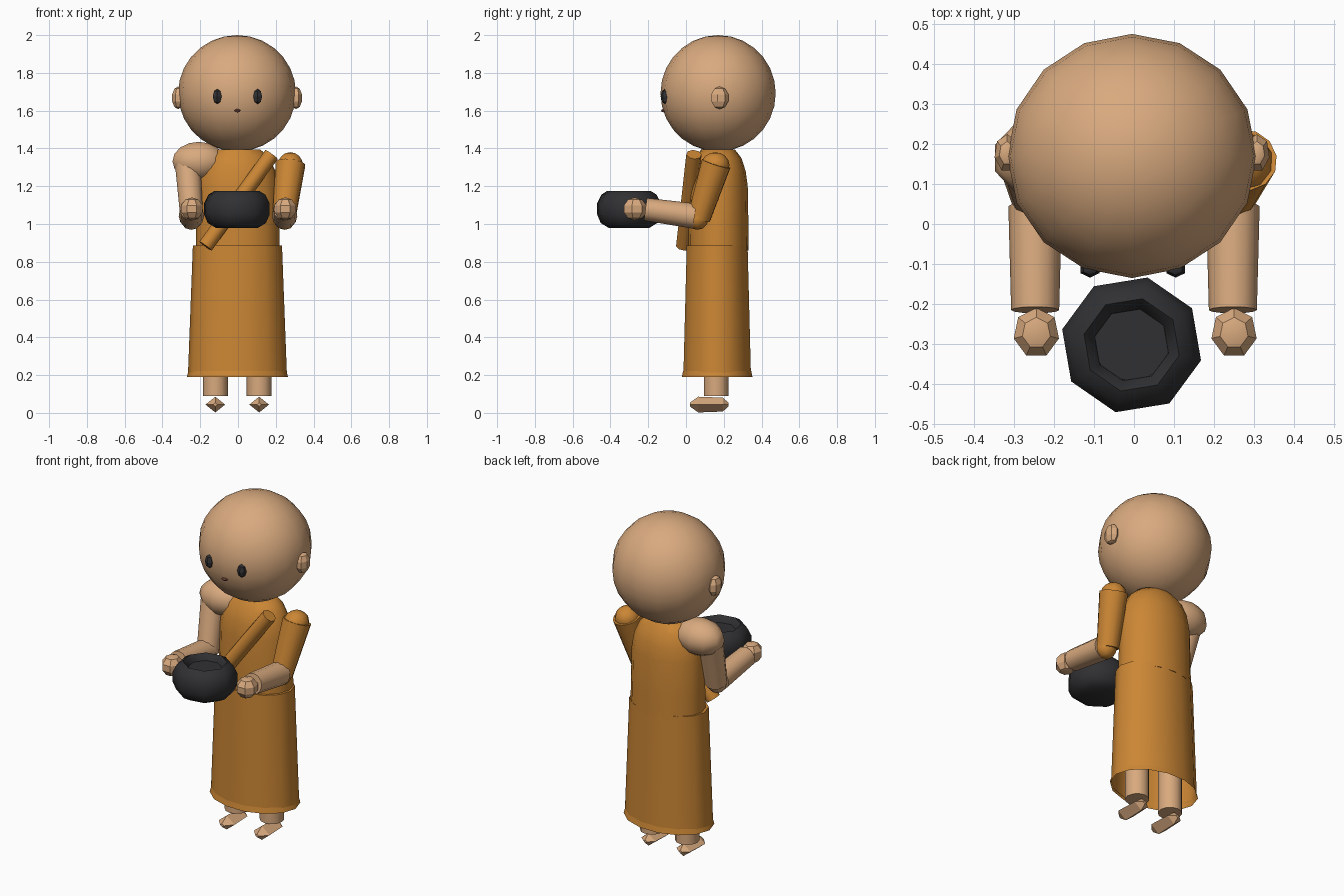
import bpy, math
from mathutils import Vector

if "Cube" in bpy.data.objects:
    bpy.data.objects.remove(bpy.data.objects["Cube"])


def material(name, rgb):
    m = bpy.data.materials.new(name)
    m.diffuse_color = (*rgb, 1)
    m.use_nodes = True
    m.node_tree.nodes["Principled BSDF"].inputs["Base Color"].default_value = m.diffuse_color
    return m


SKIN = material("skin", (0.69, 0.40, 0.21))
CLOTH = material("orange_cloth", (0.60, 0.24, 0.035))
DARK = material("dark", (0.03, 0.03, 0.033))
LIP = material("lip", (0.25, 0.09, 0.06))


def finish(ob, name, mat, angle):
    ob.name = ob.data.name = name
    ob.data.materials.append(mat)
    for o in bpy.context.selected_objects:
        o.select_set(False)
    ob.select_set(True)
    bpy.context.view_layer.objects.active = ob
    if angle:
        bpy.ops.object.shade_smooth_by_angle(angle=math.radians(angle))
    return ob


def ball(name, mat, loc, size, seg=12, rings=8, angle=50, rot=(0, 0, 0)):
    bpy.ops.mesh.primitive_uv_sphere_add(segments=seg, ring_count=rings, radius=1,
                                         location=loc, rotation=rot)
    ob = bpy.context.object
    ob.scale = size
    return finish(ob, name, mat, angle)


def limb(name, mat, a, b, r1, r2, sides=12, angle=50):
    a, b = Vector(a), Vector(b)
    d = b - a
    bpy.ops.mesh.primitive_cone_add(vertices=sides, radius1=r1, radius2=r2,
                                    depth=d.length, location=(a + b) / 2,
                                    rotation=d.to_track_quat('Z', 'Y').to_euler())
    return finish(bpy.context.object, name, mat, angle)


def lathe(name, mat, profile, loc, sides=16, depth=1.0, turn=0.0, angle=50,
          cap_start=True, cap_end=True):
    """Rings of (radius, z) around z; depth squashes y."""
    verts, faces = [], []
    for r, z in profile:
        for i in range(sides):
            t = turn + i * math.tau / sides
            verts.append((r * math.cos(t), r * depth * math.sin(t), z))
    for k in range(len(profile) - 1):
        for i in range(sides):
            j = (i + 1) % sides
            faces.append((k * sides + i, k * sides + j,
                          (k + 1) * sides + j, (k + 1) * sides + i))
    if cap_start:
        faces.append(tuple(reversed(range(sides))))
    if cap_end:
        n = (len(profile) - 1) * sides
        faces.append(tuple(range(n, n + sides)))
    me = bpy.data.meshes.new(name)
    me.from_pydata(verts, [], faces)
    ob = bpy.data.objects.new(name, me)
    bpy.context.collection.objects.link(ob)
    ob.location = loc
    return finish(ob, name, mat, angle)


# Head and face
ball("head", SKIN, (-0.005, 0.17, 1.692), (0.312, 0.305, 0.308), 16, 14)
ball("mouth", LIP, (-0.003, -0.12, 1.60), (0.02, 0.012, 0.009), 6, 4, 0)
for s, side in ((-1, "right"), (1, "left")):
    ball(side + "_eye", DARK, (s * 0.107 - 0.003, -0.112, 1.675), (0.027, 0.022, 0.04), 6, 4, 30)
    ball(side + "_ear", SKIN, (s * 0.312 - 0.005, 0.177, 1.668), (0.034, 0.05, 0.06), 7, 5, 30)

# Robe: torso, skirt open at the bottom, hem band
lathe("torso", CLOTH, [(0.222, 0.86), (0.22, 1.0), (0.215, 1.2), (0.20, 1.28),
                       (0.168, 1.35), (0.12, 1.395)], (-0.002, 0.172, 0), 16, 0.72)
lathe("skirt", CLOTH, [(0.262, 0.20), (0.236, 0.885)], (-0.003, 0.165, 0),
      14, 0.70, cap_start=False)
lathe("skirt_hem", CLOTH, [(0.258, 0.22), (0.268, 0.19), (0.268, 0.19), (0.259, 0.222)][1:],
      (-0.003, 0.165, 0), 14, 0.715, cap_start=False, cap_end=False)

# Sash across the chest
limb("sash", CLOTH, (-0.172, -0.012, 0.883), (0.178, 0.042, 1.368), 0.041, 0.041, 8, 50)

# Legs and feet
for s, side in ((-1, "right"), (1, "left")):
    x = s * 0.116 - 0.004
    limb(side + "_leg", SKIN, (x, 0.16, 0.09), (x, 0.16, 0.50), 0.066, 0.066)
    foot = lathe(side + "_foot", SKIN,
                 [(0.012, -0.10), (0.046, -0.07), (0.052, 0.06), (0.012, 0.105)],
                 (x, 0.125, 0.044), 4, 0.8, angle=0)
    foot.rotation_euler = (math.radians(90), 0, 0)

# Arms: bare one on -x, sleeved one on +x
ball("bare_shoulder", SKIN, (-0.208, 0.165, 1.332), (0.146, 0.11, 0.103), 10, 8)
ball("sleeve_shoulder", CLOTH, (0.277, 0.155, 1.312), (0.07, 0.075, 0.068), 10, 8)
limb("bare_upper_arm", SKIN, (-0.266, 0.15, 1.32), (-0.245, 0.065, 1.03), 0.07, 0.062)
limb("sleeve", CLOTH, (0.278, 0.16, 1.32), (0.243, 0.068, 1.03), 0.08, 0.062)
for s, side, mat in ((-1, "right", SKIN), (1, "left", CLOTH)):
    x = s * 0.247
    ball(side + "_elbow", mat, (x, 0.06, 1.032), (0.06, 0.06, 0.063), 8, 6)
    limb(side + "_forearm", SKIN, (x, 0.045, 1.042), (x, -0.215, 1.078), 0.067, 0.06)
    ball(side + "_hand", SKIN, (x + 0.003, -0.272, 1.08), (0.061, 0.066, 0.061), 7, 5, 30)

# Bowl with a dark floor inside the rim
lathe("bowl", DARK, [(0.115, 0.98), (0.158, 1.005), (0.178, 1.05), (0.178, 1.11),
                     (0.155, 1.155), (0.122, 1.175), (0.095, 1.145), (0.092, 1.12)],
      (-0.006, -0.302, 0), 8, 0.97, math.radians(-13), 55)
lathe("bowl_floor", DARK, [(0.095, 1.12), (0.095, 1.14)], (-0.006, -0.297, 0), 20)
